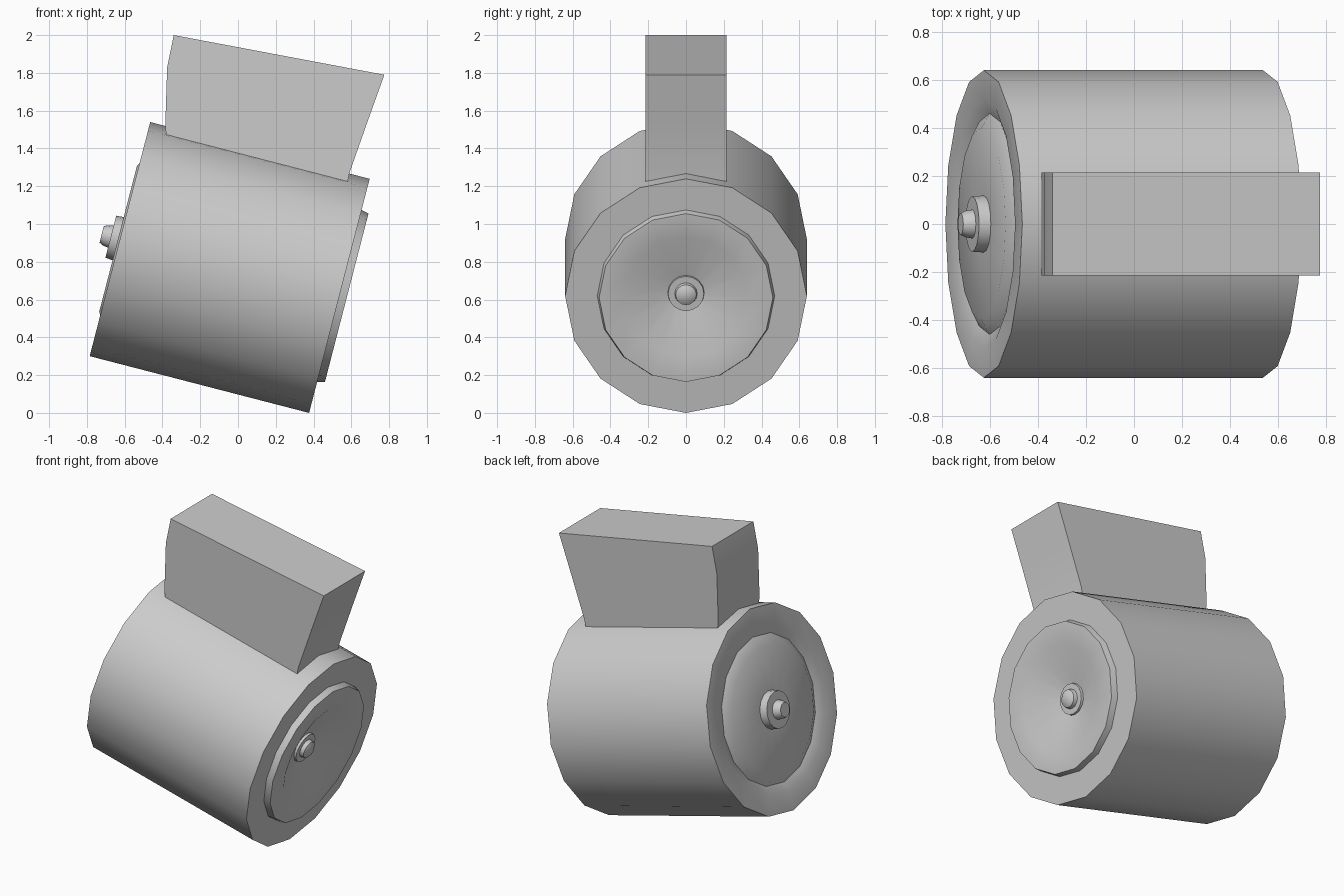
import bpy, bmesh, math
from mathutils import Matrix

if "Cube" in bpy.data.objects:
    bpy.data.objects.remove(bpy.data.objects["Cube"])

TILT = math.radians(14.5)
# barrel frame: local x runs along the tilted axis from the left end face
FRAME = Matrix.Translation((-0.625, 0, 0.92)) @ Matrix.Rotation(TILT, 4, 'Y')


def finish(name, bm, angle=35):
    bmesh.ops.recalc_face_normals(bm, faces=bm.faces)
    me = bpy.data.meshes.new(name)
    bm.to_mesh(me)
    bm.free()
    ob = bpy.data.objects.new(name, me)
    bpy.context.collection.objects.link(ob)
    bpy.ops.object.select_all(action='DESELECT')
    bpy.context.view_layer.objects.active = ob
    ob.select_set(True)
    bpy.ops.object.shade_smooth_by_angle(angle=math.radians(angle))
    return ob


def lathe(name, profile, sides=16):
    """Revolve (axial, radius) points about the barrel axis, capping both ends."""
    bm = bmesh.new()
    rings = []
    for u, r in profile:
        rings.append([bm.verts.new((u, r * math.sin(2 * math.pi * i / sides),
                                    r * math.cos(2 * math.pi * i / sides)))
                      for i in range(sides)])
    for a, b in zip(rings, rings[1:]):
        for i in range(sides):
            j = (i + 1) % sides
            bm.faces.new((a[i], a[j], b[j], b[i]))
    bm.faces.new(rings[0])
    bm.faces.new(rings[-1])
    bm.transform(FRAME)
    return finish(name, bm)


# barrel with shallow dish on the left, raised ring and deep cone on the right
lathe("barrel", [(0.0, 0.10), (-0.01, 0.40), (0.025, 0.46), (0.0, 0.52), (0.0, 0.64),
                 (1.2, 0.64), (1.2, 0.47), (1.24, 0.46), (1.24, 0.33), (1.14, 0.10)])

# stepped knob on the left end
lathe("left_knob", [(0.02, 0.12), (-0.05, 0.115), (-0.05, 0.06),
                    (-0.08, 0.055), (-0.10, 0.045)])

# small button at the bottom of the right cone
lathe("right_button", [(1.12, 0.10), (1.155, 0.095), (1.155, 0.06),
                       (1.18, 0.055), (1.195, 0.03)])

# upright block on top of the barrel, extruded from its side outline
outline = [(-0.34, 2.0), (0.775, 1.79), (0.685, 1.54), (0.59, 1.27),
           (0.56, 1.12), (-0.37, 1.35), (-0.385, 1.52), (-0.375, 1.83)]
bm = bmesh.new()
near = bm.faces.new([bm.verts.new((x, -0.215, z)) for x, z in outline])
ext = bmesh.ops.extrude_face_region(bm, geom=[near], use_keep_orig=True)
bmesh.ops.translate(bm, vec=(0, 0.43, 0),
                    verts=[g for g in ext["geom"] if isinstance(g, bmesh.types.BMVert)])
finish("top_block", bm)
